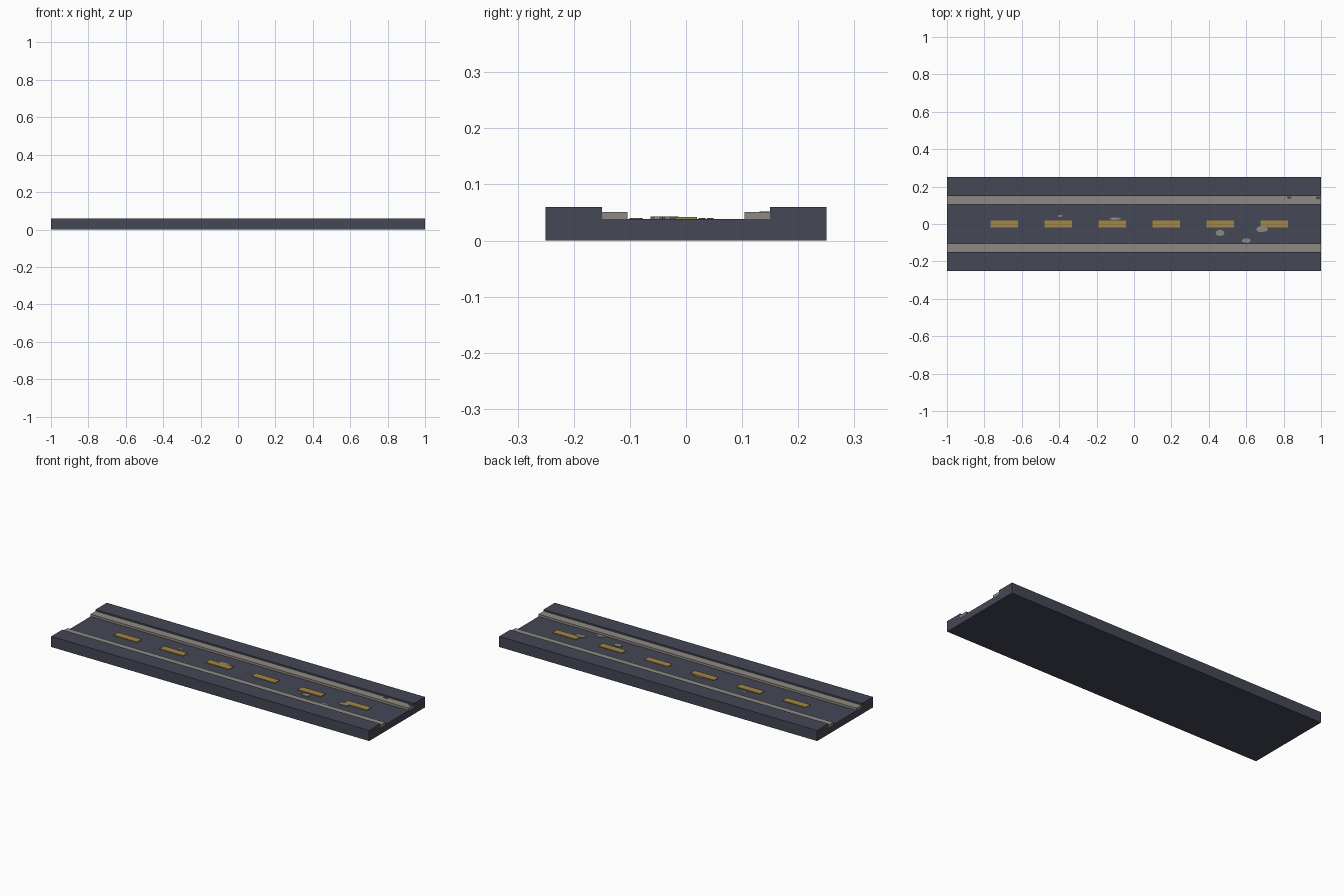
import bpy, bmesh, math, random

if "Cube" in bpy.data.objects:
    bpy.data.objects.remove(bpy.data.objects["Cube"])

random.seed(4)

def material(name, rgb):
    m = bpy.data.materials.new(name)
    m.diffuse_color = (*rgb, 1)
    m.use_nodes = True
    m.node_tree.nodes["Principled BSDF"].inputs["Base Color"].default_value = m.diffuse_color
    return m

ASPHALT = material("dark asphalt", (0.058, 0.065, 0.089))
STONE = material("grey stone", (0.27, 0.246, 0.223))
PAINT = material("ochre paint", (0.361, 0.238, 0.058))

def prism(name, points, vec, mat):
    """Extrude a closed outline of 3D points along vec."""
    bm = bmesh.new()
    face = bm.faces.new([bm.verts.new(p) for p in points])
    res = bmesh.ops.extrude_face_region(bm, geom=[face], use_keep_orig=True)
    verts = [g for g in res["geom"] if isinstance(g, bmesh.types.BMVert)]
    bmesh.ops.translate(bm, verts=verts, vec=vec)
    bmesh.ops.recalc_face_normals(bm, faces=bm.faces)
    me = bpy.data.meshes.new(name)
    bm.to_mesh(me)
    bm.free()
    me.materials.append(mat)
    ob = bpy.data.objects.new(name, me)
    bpy.context.collection.objects.link(ob)
    return ob

def box(name, x0, x1, y0, y1, z0, z1, mat):
    return prism(name, [(x0, y0, z0), (x1, y0, z0), (x1, y1, z0), (x0, y1, z0)],
                 (0, 0, z1 - z0), mat)

ROAD, CURB, WALK = 0.038, 0.051, 0.06

# Road bed with raised sidewalks
half = [(0.15, ROAD), (0.15, WALK), (0.25, WALK), (0.25, 0)]
section = half + [(-y, z) for y, z in reversed(half)]
prism("road_bed", [(-1, y, z) for y, z in section], (2, 0, 0), ASPHALT)

# Curbs along both sides
for side, name in ((-1, "curb_front"), (1, "curb_back")):
    a, b = sorted((side * 0.104, side * 0.15))
    box(name, -1, 1, a, b, ROAD, CURB, STONE)

# Painted centre dashes
for i in range(6):
    x = -0.694 + 0.289 * i
    box(f"lane_dash_{i + 1}", x - 0.0735, x + 0.0735, -0.02, 0.02, ROAD, 0.042, PAINT)

# Thin irregular worn patches
def patch(name, x, y, rx, ry, z, mat, h=0.002):
    pts = []
    for k in range(9):
        a, r = k * math.tau / 9, random.uniform(0.85, 1.1)
        pts.append((x + rx * r * math.cos(a), y + ry * r * math.sin(a), z))
    prism(name, pts, (0, 0, h), mat)

for i, (x, y, rx, ry) in enumerate([(0.46, -0.046, 0.026, 0.017), (0.60, -0.088, 0.026, 0.012),
                                    (0.685, -0.028, 0.031, 0.016), (-0.10, 0.029, 0.032, 0.007),
                                    (-0.395, 0.043, 0.012, 0.006)]):
    patch(f"road_patch_{i + 1}", x, y, rx, ry, ROAD, STONE, 0.005 if i in (0, 2) else 0.002)
for i, (x, y, rx, ry) in enumerate([(0.83, 0.142, 0.013, 0.008), (0.985, 0.14, 0.013, 0.009)]):
    patch(f"curb_stain_{i + 1}", x, y, rx, ry, CURB, ASPHALT, 0.001)
